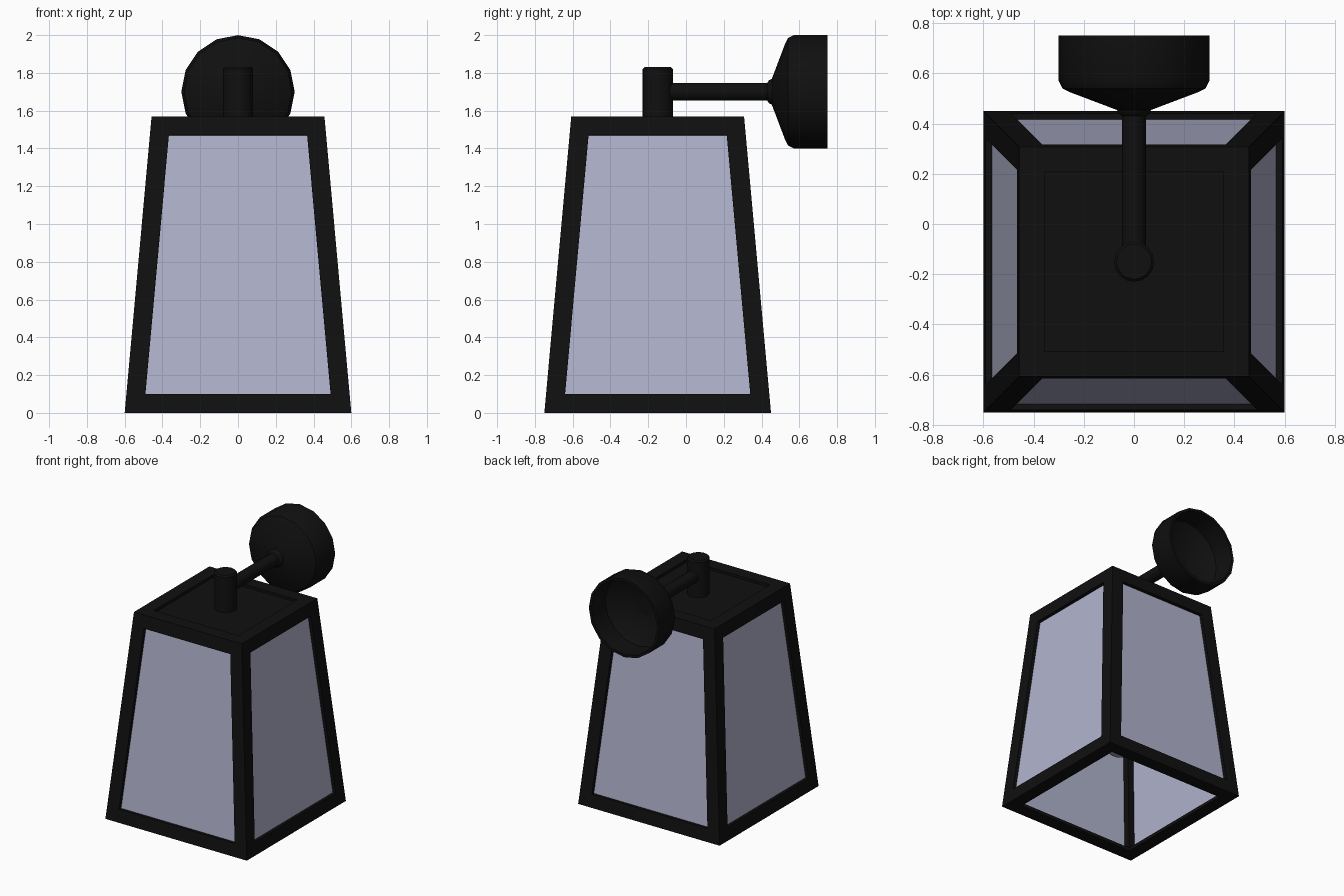
import bpy, bmesh, math
from mathutils import Matrix, Vector

cube = bpy.data.objects.get("Cube")
if cube:
    bpy.data.objects.remove(cube, do_unlink=True)


def material(name, rgb, rough):
    m = bpy.data.materials.new(name)
    m.use_nodes = True
    m.diffuse_color = (*rgb, 1)
    shader = m.node_tree.nodes["Principled BSDF"]
    shader.inputs["Base Color"].default_value = (*rgb, 1)
    shader.inputs["Roughness"].default_value = rough
    return m


BLACK = material("black metal", (0.005, 0.005, 0.005), 0.6)
GLASS = material("pale blue glass", (0.44, 0.46, 0.62), 0.5)

CY = -0.15            # lantern axis
HEIGHT = 1.57
BAR = 0.1             # frame bar width
SKIN = 0.025          # frame thickness
MOUNT_Z = 1.7


def half(z):
    """Half width of the tapered body at height z."""
    return 0.6 - 0.0908 * z


def finish(name, bm, mat, smooth=False):
    bmesh.ops.recalc_face_normals(bm, faces=bm.faces)
    mesh = bpy.data.meshes.new(name)
    bm.to_mesh(mesh)
    bm.free()
    mesh.materials.append(mat)
    ob = bpy.data.objects.new(name, mesh)
    bpy.context.collection.objects.link(ob)
    if smooth:
        bpy.ops.object.select_all(action='DESELECT')
        ob.select_set(True)
        bpy.context.view_layer.objects.active = ob
        bpy.ops.object.shade_smooth_by_angle(angle=math.radians(35))
    return ob


def prism(bm, bottom, top):
    """Join two four-sided rings into a closed block."""
    lo = [bm.verts.new(p) for p in bottom]
    hi = [bm.verts.new(p) for p in top]
    faces = [bm.faces.new(lo[::-1]), bm.faces.new(hi)]
    for i in range(4):
        j = (i + 1) % 4
        faces.append(bm.faces.new((lo[i], lo[j], hi[j], hi[i])))
    return faces


def ring(z, inset=0):
    h = half(z) - inset
    return [(x * h, CY + y * h, z) for x, y in ((-1, -1), (1, -1), (1, 1), (-1, 1))]


def lathe(name, profile, sides, origin, mat, along_y=False):
    """Revolve (radius, distance) points about z or about y."""
    bm = bmesh.new()
    verts = [bm.verts.new((r, 0, d)) for r, d in profile]
    edges = [bm.edges.new(pair) for pair in zip(verts, verts[1:])]
    bmesh.ops.spin(bm, geom=verts + edges, cent=(0, 0, 0), axis=(0, 0, 1),
                   angle=2 * math.pi, steps=sides, use_merge=True)
    bmesh.ops.remove_doubles(bm, verts=bm.verts, dist=0.0005)
    turn = Matrix.Rotation(-math.pi / 2, 4, 'X') if along_y else Matrix()
    bm.transform(Matrix.Translation(Vector(origin)) @ turn)
    return finish(name, bm, mat, True)


# Tapered frame: every side gets a border and an opening
bm = bmesh.new()
faces = prism(bm, ring(0), ring(HEIGHT))
bmesh.ops.recalc_face_normals(bm, faces=bm.faces)
bmesh.ops.inset_individual(bm, faces=faces, thickness=BAR, use_even_offset=True)
bmesh.ops.delete(bm, geom=faces, context='FACES_ONLY')
frame = finish("lantern_frame", bm, BLACK)
solid = frame.modifiers.new("thickness", 'SOLIDIFY')
solid.thickness = SKIN
solid.offset = -1
solid.use_even_offset = True

# Square corner posts behind the frame
bm = bmesh.new()
for sx in (-1, 1):
    for sy in (-1, 1):
        ends = []
        for z in (0.01, HEIGHT - 0.01):
            a, b = half(z) - 0.01, half(z) - BAR
            ends.append([(sx * x, CY + sy * y, z) for x, y in ((a, a), (b, a), (b, b), (a, b))])
        prism(bm, *ends)
finish("corner_posts", bm, BLACK)

# Glass panes set back in the frame
bm = bmesh.new()
for inset in (SKIN, 2 * SKIN):
    walls = prism(bm, ring(SKIN, inset), ring(HEIGHT - SKIN, inset))
    bmesh.ops.delete(bm, geom=walls[:2], context='FACES_ONLY')
finish("glass_panes", bm, GLASS)

# Recessed roof plate
bm = bmesh.new()
prism(bm, ring(HEIGHT - 2 * SKIN, 0.02), ring(HEIGHT - 0.02, 0.02))
finish("roof_plate", bm, BLACK)

# Bulb and its holder
lathe("bulb_holder", [(0, 0.8), (0.06, 0.8), (0.06, 1.54), (0, 1.54)], 16, (0, CY, 0), BLACK)
bulb = [(0.13 * math.sin(t), 0.51 - 0.13 * math.cos(t))
        for t in (math.radians(a) for a in range(0, 121, 15))]
lathe("bulb", bulb + [(0.06, 0.7), (0.055, 0.82), (0, 0.82)], 24, (0, CY, 0), GLASS)

# Stem on the roof
lathe("roof_stem", [(0, 1.53), (0.08, 1.53), (0.08, 1.82), (0.07, 1.83), (0, 1.83)],
      16, (0, CY, 0), BLACK)

# Arm with its collar
lathe("arm", [(0, CY), (0.047, CY), (0.047, 0.43), (0.062, 0.44), (0.07, 0.46), (0.07, 0.5), (0, 0.5)],
      16, (0, 0, MOUNT_Z), BLACK, True)

# Hollow wall mount
lathe("wall_mount", [(0, 0.455), (0.07, 0.455), (0.255, 0.525), (0.285, 0.54), (0.3, 0.57),
                     (0.3, 0.75), (0.28, 0.75), (0.28, 0.58), (0.25, 0.55), (0, 0.48)],
      16, (0, 0, MOUNT_Z), BLACK, True)
